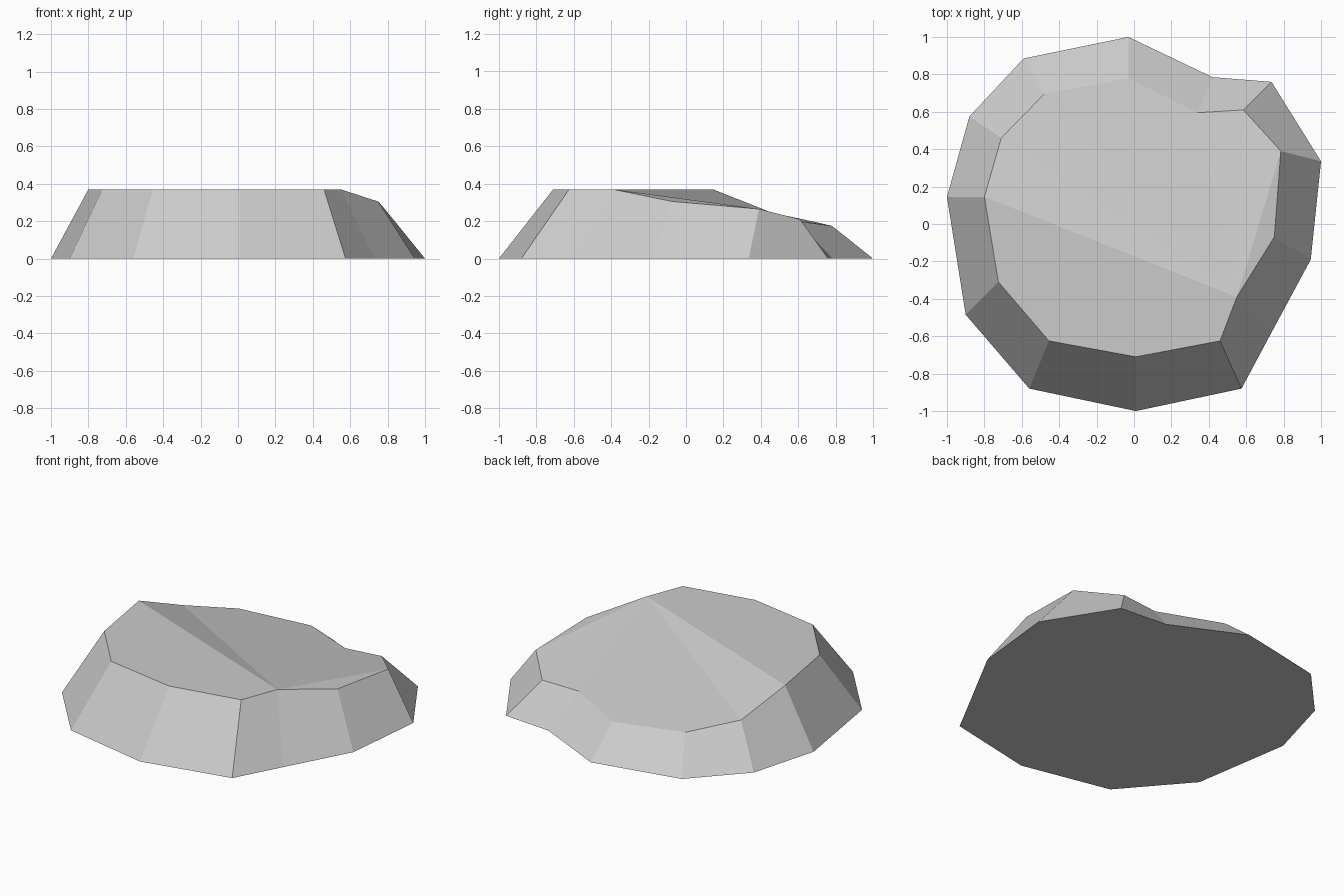
import bpy
import bmesh

default_cube = bpy.data.objects.get("Cube")
if default_cube:
    bpy.data.objects.remove(default_cube, do_unlink=True)


def make_material(name, level):
    material = bpy.data.materials.new(name)
    material.use_nodes = True
    colour = (level, level, level, 1)
    material.diffuse_color = colour
    material.node_tree.nodes["Principled BSDF"].inputs["Base Color"].default_value = colour
    return material


# Outline of the foot of the rock, anticlockwise from the front
foot_outline = [
    (.01, -1), (.575, -.88), (.73, -.59), (.945, -.19), (1, .335),
    (.735, .76), (.42, .785), (-.03, 1), (-.59, .885), (-.88, .575),
    (-1, .145), (-.9, -.485), (-.56, -.88),
]

# Matching rim of the top: level at the front, falling away to the back
rim_outline = [
    (.01, -.71, .37), (.46, -.625, .37), (.55, -.39, .37), (.75, -.07, .305),
    (.785, .39, .265), (.585, .61, .21), (.34, .595, .2), (-.03, .78, .175),
    (-.48, .695, .195), (-.71, .46, .245), (-.8, .145, .37),
    (-.725, -.31, .37), (-.455, -.625, .37),
]

bm = bmesh.new()
foot = [bm.verts.new((x, y, 0)) for x, y in foot_outline]
rim = [bm.verts.new(point) for point in rim_outline]
count = len(foot)

# Underside and sloping side walls
bm.faces.new(list(reversed(foot)))
for i in range(count):
    j = (i + 1) % count
    bm.faces.new((foot[i], foot[j], rim[j], rim[i]))

# Level front part of the top, bounded by the crease between two rim corners
crease_start, crease_end = 2, 10
bm.faces.new(rim[crease_end:] + rim[:crease_start + 1])

# Sloping back part of the top, fanned out from one end of the crease
for i in range(crease_start + 1, crease_end):
    bm.faces.new((rim[crease_start], rim[i], rim[i + 1]))

bmesh.ops.recalc_face_normals(bm, faces=bm.faces[:])
mesh = bpy.data.meshes.new("rock_slab")
bm.to_mesh(mesh)
bm.free()

# Flat-faced rock in one grey
mesh.materials.append(make_material("stone grey", .6))
rock = bpy.data.objects.new("rock_slab", mesh)
bpy.context.collection.objects.link(rock)
